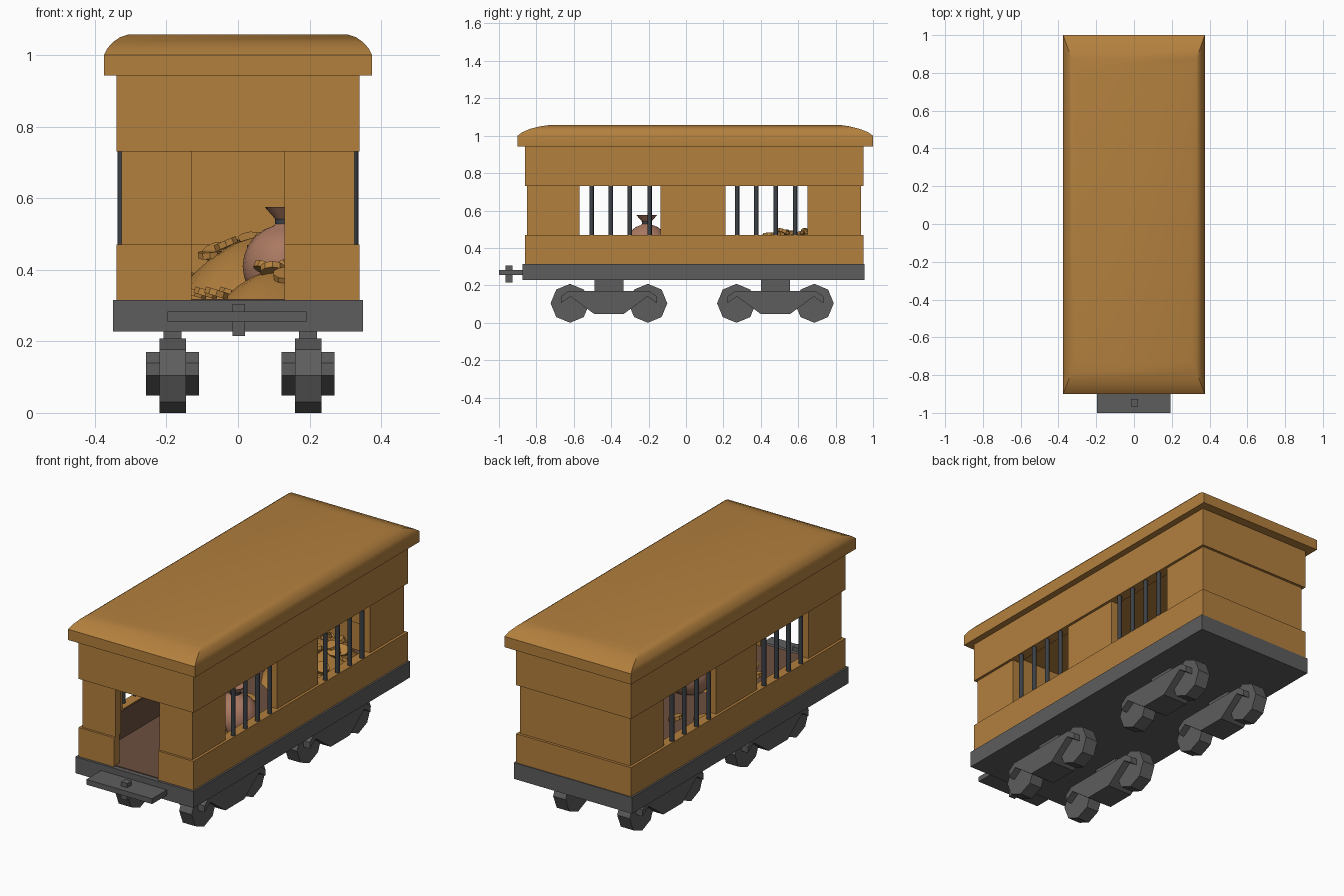
import bpy, bmesh, math, random
from mathutils import Matrix, Vector

if "Cube" in bpy.data.objects:
    bpy.data.objects.remove(bpy.data.objects["Cube"])

random.seed(4)


def material(name, rgb):
    m = bpy.data.materials.new(name)
    m.diffuse_color = (*rgb, 1)
    m.use_nodes = True
    m.node_tree.nodes["Principled BSDF"].inputs["Base Color"].default_value = m.diffuse_color
    return m


GOLD = material("gold_paint", (0.45, 0.215, 0.048))
GREY = material("iron_grey", (0.11, 0.11, 0.11))
STEEL = material("dark_steel", (0.045, 0.052, 0.06))
CLOTH = material("sack_cloth", (0.40, 0.19, 0.12))
BROWN = material("floor_brown", (0.15, 0.078, 0.05))


def finish(name, bm, mat, smooth=None):
    bmesh.ops.recalc_face_normals(bm, faces=bm.faces)
    me = bpy.data.meshes.new(name)
    bm.to_mesh(me)
    bm.free()
    me.materials.append(mat)
    ob = bpy.data.objects.new(name, me)
    bpy.context.collection.objects.link(ob)
    if smooth:
        bpy.ops.object.select_all(action='DESELECT')
        ob.select_set(True)
        bpy.context.view_layer.objects.active = ob
        bpy.ops.object.shade_smooth_by_angle(angle=math.radians(smooth))
    return ob


def add_box(bm, x0, x1, y0, y1, z0, z1):
    m = Matrix.Translation(((x0 + x1) / 2, (y0 + y1) / 2, (z0 + z1) / 2))
    m = m @ Matrix.Diagonal((abs(x1 - x0), abs(y1 - y0), abs(z1 - z0), 1))
    bmesh.ops.create_cube(bm, size=1, matrix=m)


def boxes(name, mat, *items):
    bm = bmesh.new()
    for b in items:
        add_box(bm, *b)
    return finish(name, bm, mat)


def add_cyl(bm, r, h, n, matrix):
    bmesh.ops.create_cone(bm, cap_ends=True, segments=n, radius1=r, radius2=r, depth=h, matrix=matrix)


def lathe(name, profile, centre, scale, n, mat, smooth):
    """Spin (radius, z) points around the vertical axis."""
    bm = bmesh.new()
    rings = []
    for r, z in profile:
        rings.append([bm.verts.new((centre[0] + r * scale[0] * math.cos(math.tau * i / n),
                                    centre[1] + r * scale[1] * math.sin(math.tau * i / n), z))
                      for i in range(n)])
    for a, b in zip(rings, rings[1:]):
        for i in range(n):
            bm.faces.new((a[i], a[(i + 1) % n], b[(i + 1) % n], b[i]))
    bm.faces.new(rings[0])
    bm.faces.new(rings[-1])
    return finish(name, bm, mat, smooth)


# chassis and coupler
boxes("chassis", GREY, (-.35, .35, -.875, .955, .228, .315))
boxes("coupler_plate", GREY, (-.197, .192, -1.0, -.87, .255, .283))
boxes("coupler_pin", GREY, (-.016, .02, -.965, -.927, .215, .305))

# body bands: lower, window and upper walls
IN, DOOR = .285, .13


def band(name, hx, y0, y1, z0, z1, spans, door):
    items = []
    for s in (-1, 1):
        items += [(s * IN, s * hx, a, b, z0, z1) for a, b in spans]
        if door:
            items.append((s * DOOR, s * IN, y0, y0 + .045, z0, z1))
    if not door:
        items.append((-IN, IN, y0, y0 + .045, z0, z1))
    items.append((-IN, IN, y1 - .045, y1, z0, z1))
    boxes(name, GOLD, *items)


band("lower_walls", .34, -.862, .95, .315, .47, [(-.862, .95)], True)
band("window_walls", .326, -.85, .936, .47, .73,
     [(-.85, -.57), (-.135, .21), (.65, .936)], True)
band("upper_walls", .34, -.862, .95, .73, .945, [(-.862, .95)], False)

# brown lining on the floor and inside the lower walls
boxes("floor_lining", BROWN, (-IN, IN, -.85, .905, .315, .319),
      (-IN, -IN + .004, -.815, .905, .319, .465), (IN - .004, IN, -.815, .905, .319, .465))

# window bars
bm = bmesh.new()
for s in (-1, 1):
    for y in (-.505, -.402, -.3, -.195, .273, .376, .48, .583):
        add_cyl(bm, .012, .264, 10, Matrix.Translation((s * .325, y, .6)))
finish("window_bars", bm, STEEL, 40)

# roof: stacked rectangles (half width, front y, back y, z)
bm = bmesh.new()
rings = []
for hx, y0, y1, z in ((.375, -.9, 1.0, .943), (.375, -.9, 1.0, 1.0), (.366, -.877, .975, 1.018),
                      (.35, -.835, .93, 1.036), (.33, -.78, .875, 1.05), (.306, -.722, .82, 1.058)):
    rings.append([bm.verts.new(p) for p in ((-hx, y0, z), (hx, y0, z), (hx, y1, z), (-hx, y1, z))])
for a, b in zip(rings, rings[1:]):
    for i in range(4):
        bm.faces.new((a[i], a[(i + 1) % 4], b[(i + 1) % 4], b[i]))
bm.faces.new(rings[0])
bm.faces.new(rings[-1])
finish("roof", bm, GOLD, 35)

# bogies: shaped frame, post and two octagonal wheels each
FRAME = [(-.257, .105), (-.257, .14), (-.215, .17), (.215, .17), (.257, .14), (.257, .105),
         (.205, .14), (.08, .048), (-.08, .048), (-.205, .14)]
for side, x in (("left", -.183), ("right", .196)):
    for end, y in (("front", -.412), ("back", .478)):
        bm = bmesh.new()
        f = bm.faces.new([bm.verts.new((x - .074, y + a, b)) for a, b in FRAME])
        ext = bmesh.ops.extrude_face_region(bm, geom=[f])
        bmesh.ops.translate(bm, vec=(.148, 0, 0),
                            verts=[v for v in ext["geom"] if isinstance(v, bmesh.types.BMVert)])
        add_box(bm, x - .025, x + .025, y - .078, y + .078, .165, .23)
        finish(f"{end}_{side}_bogie_frame", bm, GREY)
        bm = bmesh.new()
        for dy in (-.208, .208):
            add_cyl(bm, .104, .074, 8,
                    Matrix.Translation((x, y + dy, .104)) @ Matrix.Rotation(math.pi / 2, 4, 'Y'))
        finish(f"{end}_{side}_wheels", bm, GREY)

# sack with a tied neck and flared mouth
sack = [(.06, .319)] + [(.117 * math.cos(t), .41 + .117 * math.sin(t))
                        for t in (math.radians(a) for a in range(-45, 76, 15))]
lathe("sack", sack + [(.02, .535), (.055, .575), (.02, .553)], (.13, -.21), (1, 1), 20, CLOTH, 50)
lathe("sack_tie", [(.026, .526), (.026, .542)], (.13, -.21), (1, 1), 12, STEEL, 40)

# coin heaps with loose coins scattered over them
DOME = [(1, 0), (.75, .42), (.5, .72), (.25, .92), (.05, 1)]
bm = bmesh.new()
for name, c, sc, h, count in (("back_coin_heap", (.05, .57), (.23, .31), .17, 26),
                              ("front_coin_heap", (.12, -.45), (.16, .25), .085, 12)):
    lathe(name, [(r, .319 + z * h) for r, z in DOME], c, sc, 14, GOLD, 50)
    for _ in range(count):
        a, r = random.uniform(0, math.tau), math.sqrt(random.uniform(0, .75))
        p = Vector((c[0] + r * sc[0] * math.cos(a), c[1] + r * sc[1] * math.sin(a),
                    .325 + h * (1 - r ** 2)))
        add_cyl(bm, .035, .018, 10, Matrix.Translation(p)
                @ Matrix.Rotation(random.uniform(-.5, .5), 4, 'X')
                @ Matrix.Rotation(random.uniform(-.5, .5), 4, 'Y'))
for x, y in ((-.09, -.3), (-.06, -.5), (-.12, .05), (-.02, .12), (-.18, -.15)):
    add_cyl(bm, .035, .018, 10, Matrix.Translation((x, y, .335)) @ Matrix.Rotation(.3, 4, 'Y'))
finish("loose_coins", bm, GOLD)
